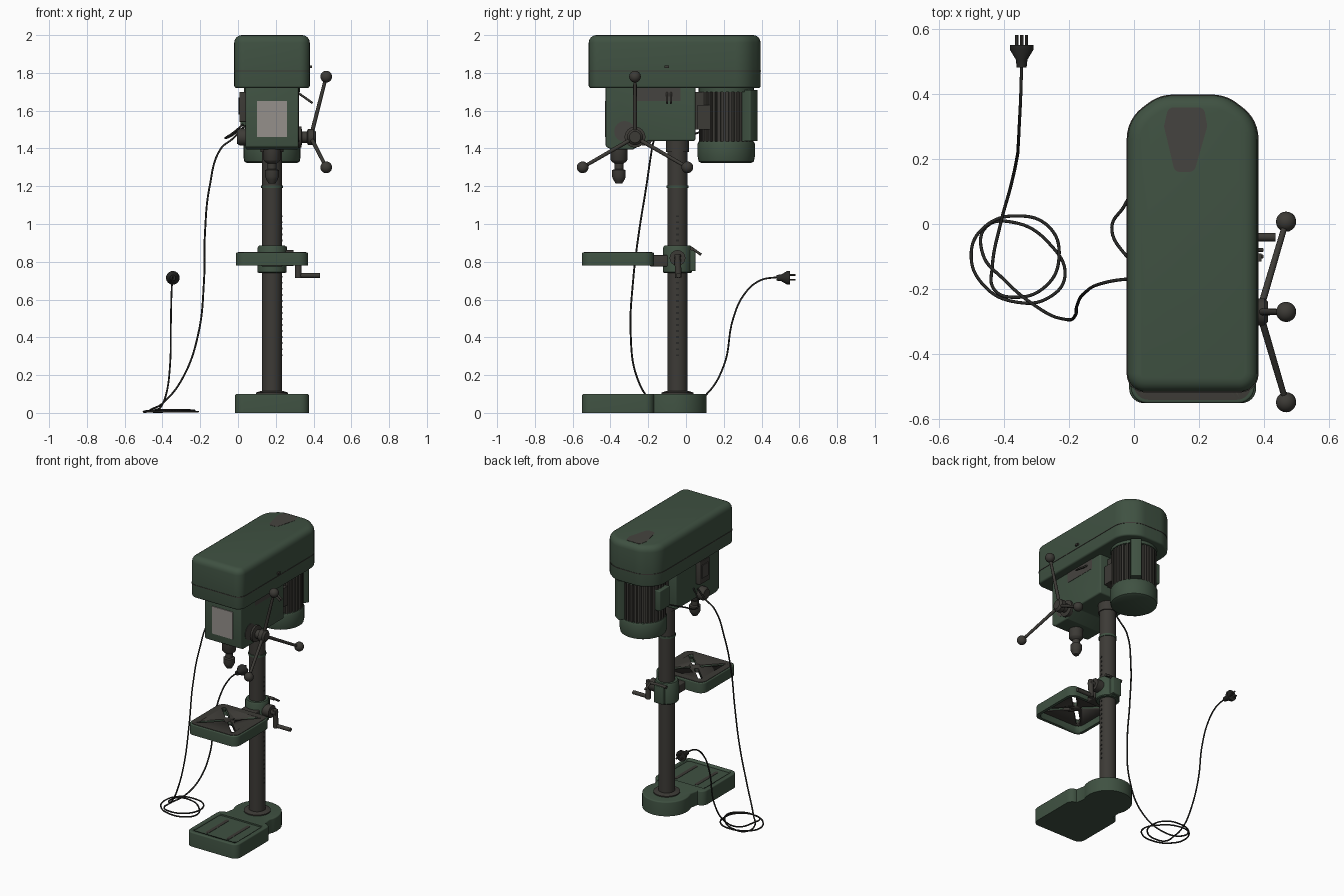
import bpy, bmesh, math
from mathutils import Vector, Matrix

if "Cube" in bpy.data.objects:
    bpy.data.objects.remove(bpy.data.objects["Cube"])

CX = 0.18                                  # machine centre line
COL = Vector((CX, -0.045, 0))              # column axis


def material(name, rgb):
    m = bpy.data.materials.new(name)
    m.use_nodes = True
    m.diffuse_color = (*rgb, 1)
    m.node_tree.nodes["Principled BSDF"].inputs["Base Color"].default_value = (*rgb, 1)
    return m


GREEN = material("machine green", (0.05, 0.083, 0.054))
STEEL = material("dark steel", (0.046, 0.043, 0.037))
WORN = material("worn paint", (0.06, 0.057, 0.05))
BLACK = material("black rubber", (0.022, 0.022, 0.02))
PALE = material("pale label", (0.3, 0.28, 0.26))


def activate(ob):
    bpy.ops.object.select_all(action='DESELECT')
    ob.select_set(True)
    bpy.context.view_layer.objects.active = ob


def finish(name, bm, mat, matrix=None):
    if matrix:
        bm.transform(matrix)
    bmesh.ops.recalc_face_normals(bm, faces=bm.faces)
    mesh = bpy.data.meshes.new(name)
    bm.to_mesh(mesh)
    bm.free()
    ob = bpy.data.objects.new(name, mesh)
    bpy.context.collection.objects.link(ob)
    mesh.materials.append(mat)
    activate(ob)
    bpy.ops.object.shade_smooth_by_angle(angle=math.radians(35))
    return ob


def rounded(corners, radii, steps=6):
    """Round each polygon corner with an arc."""
    pts, n = [], len(corners)
    for i in range(n):
        p = Vector(corners[i])
        a = (Vector(corners[i - 1]) - p).normalized()
        b = (Vector(corners[(i + 1) % n]) - p).normalized()
        r = radii[i] if isinstance(radii, list) else radii
        half = a.angle(b) / 2
        centre = p + (a + b).normalized() * r / math.sin(half)
        s, e = p + a * r / math.tan(half) - centre, p + b * r / math.tan(half) - centre
        sweep = s.angle_signed(e)
        pts += [centre + Matrix.Rotation(-sweep * k / steps, 2) @ s for k in range(steps + 1)]
    return pts


def rect(x0, x1, y0, y1):
    return [(x0, y0), (x1, y0), (x1, y1), (x0, y1)]


def prism(name, pts, z0, z1, mat, top=0, bottom=0, matrix=None):
    """Extrude an outline upwards, with rounded top and bottom rims."""
    bm = bmesh.new()
    low = [bm.verts.new((p[0], p[1], z0)) for p in pts]
    high = [bm.verts.new((p[0], p[1], z1)) for p in pts]
    bm.faces.new(low)
    bm.faces.new(high)
    for i in range(len(pts)):
        bm.faces.new((low[i - 1], low[i], high[i], high[i - 1]))
    bmesh.ops.recalc_face_normals(bm, faces=bm.faces)
    for z, width in ((z1, top), (z0, bottom)):
        if width:
            edges = [e for e in bm.edges if all(abs(v.co.z - z) < 1e-6 for v in e.verts)]
            bmesh.ops.bevel(bm, geom=edges, offset=width, segments=4, profile=0.5, affect='EDGES')
    return finish(name, bm, mat, matrix)


def box(name, lo, hi, mat, r=0.0, soft=0.0):
    pts = rect(lo[0], hi[0], lo[1], hi[1])
    return prism(name, rounded(pts, r, 4) if r else pts, lo[2], hi[2], mat, soft, soft)


def lathe(name, profile, origin, mat, axis=(0, 0, 1), sides=32):
    """Revolve (radius, distance) pairs about an axis through origin."""
    bm = bmesh.new()
    rings = [[bm.verts.new((r * math.cos(t), r * math.sin(t), h))
              for t in (math.tau * k / sides for k in range(sides))] for r, h in profile]
    for a, b in zip(rings, rings[1:]):
        for k in range(sides):
            bm.faces.new((a[k - 1], a[k], b[k], b[k - 1]))
    bm.faces.new(rings[0])
    bm.faces.new(rings[-1])
    turn = Vector((0, 0, 1)).rotation_difference(Vector(axis)).to_matrix().to_4x4()
    return finish(name, bm, mat, Matrix.Translation(origin) @ turn)


def rod(name, a, b, r, mat, r2=None, sides=16):
    d = Vector(b) - Vector(a)
    return lathe(name, [(r, 0), (r2 or r, d.length)], a, mat, d, sides)


def ball(name, at, r, mat):
    bm = bmesh.new()
    bmesh.ops.create_uvsphere(bm, u_segments=20, v_segments=12, radius=r)
    return finish(name, bm, mat, Matrix.Translation(at))


def cut(ob, cutter):
    mod = ob.modifiers.new("cut", 'BOOLEAN')
    mod.operation, mod.solver, mod.object = 'DIFFERENCE', 'EXACT', cutter
    activate(ob)
    bpy.ops.object.modifier_apply(modifier=mod.name)
    bpy.data.objects.remove(cutter)


def cable(name, pts, r=0.005):
    cu = bpy.data.curves.new(name, 'CURVE')
    cu.dimensions, cu.bevel_depth, cu.bevel_resolution, cu.resolution_u = '3D', r, 2, 8
    cu.use_fill_caps = True
    sp = cu.splines.new('BEZIER')
    sp.bezier_points.add(len(pts) - 1)
    for bp, p in zip(sp.bezier_points, pts):
        bp.co = p
        bp.handle_left_type = bp.handle_right_type = 'AUTO'
    ob = bpy.data.objects.new(name, cu)
    bpy.context.collection.objects.link(ob)
    cu.materials.append(BLACK)
    activate(ob)
    bpy.ops.object.convert(target='MESH')


# Base: square foot running into a round column seat, recessed on top
arc = [(COL.x + 0.155 * math.cos(t), COL.y + 0.155 * math.sin(t))
       for t in (math.radians(a) for a in range(-25, 206, 10))]
foot = rounded(rect(-0.015, 0.375, -0.55, -0.17), 0.045)
base = prism("base", foot[:21] + arc + foot[21:], 0, 0.1, GREEN, 0.008)
cut(base, box("recess_cutter", (0.015, -0.52, 0.09), (0.345, -0.22, 0.2), GREEN, 0.02))
for s in (-1, 1):
    box("base_slot", (CX + s * 0.08 - 0.012, -0.49, 0.088), (CX + s * 0.08 + 0.012, -0.25, 0.092), STEEL, 0.011)

# Column with seat collar, ring and rack
lathe("column", [(0.053, 0.09), (0.053, 1.38), (0.06, 1.38), (0.06, 1.46)], COL, STEEL)
lathe("column_collar", [(0.085, 0.095), (0.085, 0.107), (0.062, 0.115), (0.055, 0.115)], COL, STEEL)
lathe("column_ring", [(0.057, 1.19), (0.057, 1.205)], COL, GREEN)
for k in range(24):
    z = 0.3 + k * 0.032
    box("rack_tooth", (CX + 0.045, -0.052, z), (CX + 0.0545, -0.038, z + 0.01), BLACK)

# Work table: hollow tray with a crossed slot pattern
table = prism("table", rounded(rect(-0.01, 0.37, -0.55, -0.17), 0.05), 0.78, 0.85, GREEN, 0.006)
cut(table, box("hollow_cutter", (0.01, -0.53, 0.7), (0.35, -0.19, 0.83), GREEN, 0.04))
top = prism("table_top", rounded(rect(0, 0.36, -0.54, -0.18), 0.045), 0.825, 0.853, STEEL)
for k in range(4):
    turn = Matrix.Translation((CX, -0.36, 0)) @ Matrix.Rotation(math.radians(45 + 90 * k), 4, 'Z')
    for part in (table, top):
        slot = rounded(rect(0.03, 0.185, -0.014, 0.014), 0.012)
        cut(part, prism("slot_cutter", slot, 0.7, 0.9, STEEL, matrix=turn))
box("table_arm", (CX - 0.055, -0.19, 0.775), (CX + 0.055, -0.08, 0.835), STEEL, 0.01, 0.006)

# Table clamp, crank and lock lever
lathe("table_clamp", [(0.07, 0.74), (0.076, 0.745), (0.076, 0.875), (0.07, 0.885)], COL, GREEN)
box("clamp_lug", (CX - 0.035, 0.01, 0.75), (CX + 0.035, 0.05, 0.87), GREEN, 0.008, 0.005)
rod("gear_housing", (CX + 0.04, -0.045, 0.82), (CX + 0.115, -0.045, 0.82), 0.042, STEEL)
rod("crank_shaft", (CX + 0.1, -0.045, 0.82), (CX + 0.15, -0.045, 0.82), 0.018, STEEL)
rod("crank_arm", (CX + 0.14, -0.045, 0.84), (CX + 0.14, -0.04, 0.715), 0.017, STEEL)
rod("crank_handle", (CX + 0.135, -0.04, 0.728), (0.435, -0.04, 0.728), 0.013, STEEL)
rod("lock_screw", (CX - 0.05, 0.03, 0.87), (CX + 0.08, 0.03, 0.87), 0.01, STEEL)
rod("lock_lever", (CX + 0.07, 0.025, 0.875), (CX + 0.08, 0.08, 0.838), 0.007, STEEL)

# Head casting, extruded sideways from its side profile
side = rounded([(-0.425, 1.41), (-0.395, 1.395), (-0.28, 1.395), (-0.2, 1.44), (0.05, 1.44),
                (0.05, 1.73), (-0.425, 1.73)], 0.01, 3)
to_x = Matrix(((0, 0, 1, 0), (1, 0, 0, 0), (0, 1, 0, 0), (0, 0, 0, 1)))
prism("head", side, 0.04, 0.32, GREEN, 0.009, 0.009, to_x)
box("front_label", (0.1, -0.43, 1.46), (0.26, -0.424, 1.65), PALE)
rod("worn_spot", (0.318, -0.325, 1.49), (0.322, -0.325, 1.49), 0.055, WORN, sides=24)
box("worn_edge", (0.318, -0.27, 1.65), (0.322, -0.03, 1.72), WORN)

# Belt cover with seam, latch and worn patch
cover = [(-0.02, -0.515), (0.38, -0.515), (0.38, 0.32), (0.28, 0.395), (0.08, 0.395), (-0.02, 0.32)]
outline = rounded(cover, [0.055, 0.055, 0.12, 0.12, 0.12, 0.12])
prism("belt_cover", outline, 1.72, 2.0, GREEN, 0.04, 0.012)
seam = [(CX + (p.x - CX) * 1.012, (p.y + 0.06) * 1.005 - 0.06) for p in outline]
prism("cover_seam", seam, 1.807, 1.812, STEEL)
patch = [(0.125, 0.16), (0.185, 0.16), (0.225, 0.3), (0.215, 0.358), (0.105, 0.358), (0.092, 0.3)]
prism("worn_patch", rounded(patch, 0.02), 1.998, 2.0015, WORN)
box("cover_latch", (0.375, -0.115, 1.825), (0.392, -0.09, 1.838), STEEL)
for y in (-0.1, -0.08):
    rod("belt_lever", (0.31, y, 1.70), (0.395, y, 1.64), 0.006, STEEL)

# Quill and chuck
lathe("chuck", [(0.018, 1.215), (0.03, 1.235), (0.036, 1.25), (0.036, 1.285), (0.024, 1.29), (0.024, 1.32),
                (0.038, 1.33), (0.045, 1.34), (0.045, 1.41)], (CX, -0.355, 0), STEEL)

# Feed handle with three spokes
hub = Vector((0.385, -0.27, 1.46))
lathe("feed_hub", [(0.055, 0.31), (0.055, 0.335), (0.03, 0.34), (0.03, 0.365), (0.042, 0.37),
                   (0.042, 0.4), (0.03, 0.412)], (0, hub.y, hub.z), STEEL, (1, 0, 0))
for k in range(3):
    a = math.radians(90 + 120 * k)
    tip = hub + Vector((0.082, 0.32 * math.cos(a), 0.32 * math.sin(a)))
    rod("feed_spoke", hub, tip, 0.011, STEEL, 0.009)
    ball("feed_knob", tip, 0.031, STEEL)

# Return spring housing and switch on the other side
lathe("spring_housing", [(0.045, 0), (0.045, 0.035), (0.035, 0.05)], (0.045, -0.22, 1.46), STEEL, (-1, 0, 0))
box("switch_box", (0.008, -0.275, 1.54), (0.045, -0.165, 1.70), STEEL, 0.006, 0.004)
box("switch_face", (0.003, -0.255, 1.58), (0.009, -0.185, 1.67), WORN)

# Finned motor with end cap, mount and terminal box
MOTOR = Vector((CX, 0.213, 0))
fins = 30
ring = [(MOTOR.x + r * math.cos(t), MOTOR.y + r * math.sin(t)) for i in range(fins)
        for r, t in ((rr, math.tau * (i + f) / fins)
                     for rr, f in ((0.128, 0), (0.128, 0.4), (0.143, 0.45), (0.143, 0.95)))]
prism("motor_fins", ring, 1.42, 1.73, STEEL)
lathe("motor_cap", [(0.13, 1.322), (0.146, 1.33), (0.151, 1.355), (0.151, 1.425), (0.145, 1.437)], MOTOR, GREEN)
lathe("motor_collar", [(0.147, 1.7), (0.147, 1.725)], MOTOR, GREEN)
box("motor_mount", (CX - 0.08, 0.03, 1.5), (CX + 0.08, 0.13, 1.7), STEEL)
box("motor_plate", (CX + 0.07, 0.06, 1.5), (CX + 0.115, 0.13, 1.63), STEEL)
pad = Matrix.Translation(MOTOR) @ Matrix.Rotation(math.radians(55), 4, 'Z')
prism("motor_pad", rounded(rect(0.11, 0.18, -0.035, 0.035), 0.008, 3), 1.44, 1.71, GREEN, matrix=pad)
box("terminal_box", (0.012, 0.16, 1.52), (0.07, 0.27, 1.66), GREEN, 0.008, 0.006)

# Cables: motor lead, then the mains lead coiled on the floor and up to the plug
cable("motor_cable", [(0.03, 0.17, 1.53), (-0.03, 0.055, 1.48), (-0.068, -0.01, 1.455),
                      (-0.03, -0.09, 1.47), (0.04, -0.14, 1.52)])
cable("mains_cable", [
    (0.03, -0.17, 1.51), (-0.03, -0.17, 1.45), (-0.09, -0.18, 1.4), (-0.15, -0.21, 1.2),
    (-0.175, -0.25, 0.95), (-0.18, -0.28, 0.7), (-0.21, -0.293, 0.42), (-0.29, -0.26, 0.19),
    (-0.4, -0.17, 0.05), (-0.465, -0.09, 0.015), (-0.455, -0.01, 0.006), (-0.37, 0.005, 0.006),
    (-0.26, -0.06, 0.006), (-0.212, -0.16, 0.006), (-0.26, -0.225, 0.006), (-0.36, -0.24, 0.006),
    (-0.46, -0.19, 0.006), (-0.5, -0.09, 0.006), (-0.46, -0.01, 0.012), (-0.36, 0.025, 0.012),
    (-0.26, -0.01, 0.012), (-0.23, -0.1, 0.012), (-0.27, -0.19, 0.015), (-0.37, -0.225, 0.015),
    (-0.43, -0.2, 0.015), (-0.435, -0.13, 0.018), (-0.41, 0, 0.03), (-0.38, 0.11, 0.1),
    (-0.36, 0.2, 0.25), (-0.355, 0.25, 0.5), (-0.352, 0.31, 0.63), (-0.348, 0.39, 0.7), (-0.345, 0.49, 0.72)])
lathe("plug", [(0.015, 0.48), (0.018, 0.505), (0.036, 0.535), (0.036, 0.55)], (-0.345, 0, 0.715), BLACK, (0, 1, 0))
for x, z in ((-0.015, -0.01), (0.015, -0.01), (0, 0.015)):
    rod("plug_prong", (-0.345 + x, 0.545, 0.715 + z), (-0.345 + x, 0.58, 0.715 + z), 0.005, STEEL, sides=8)
